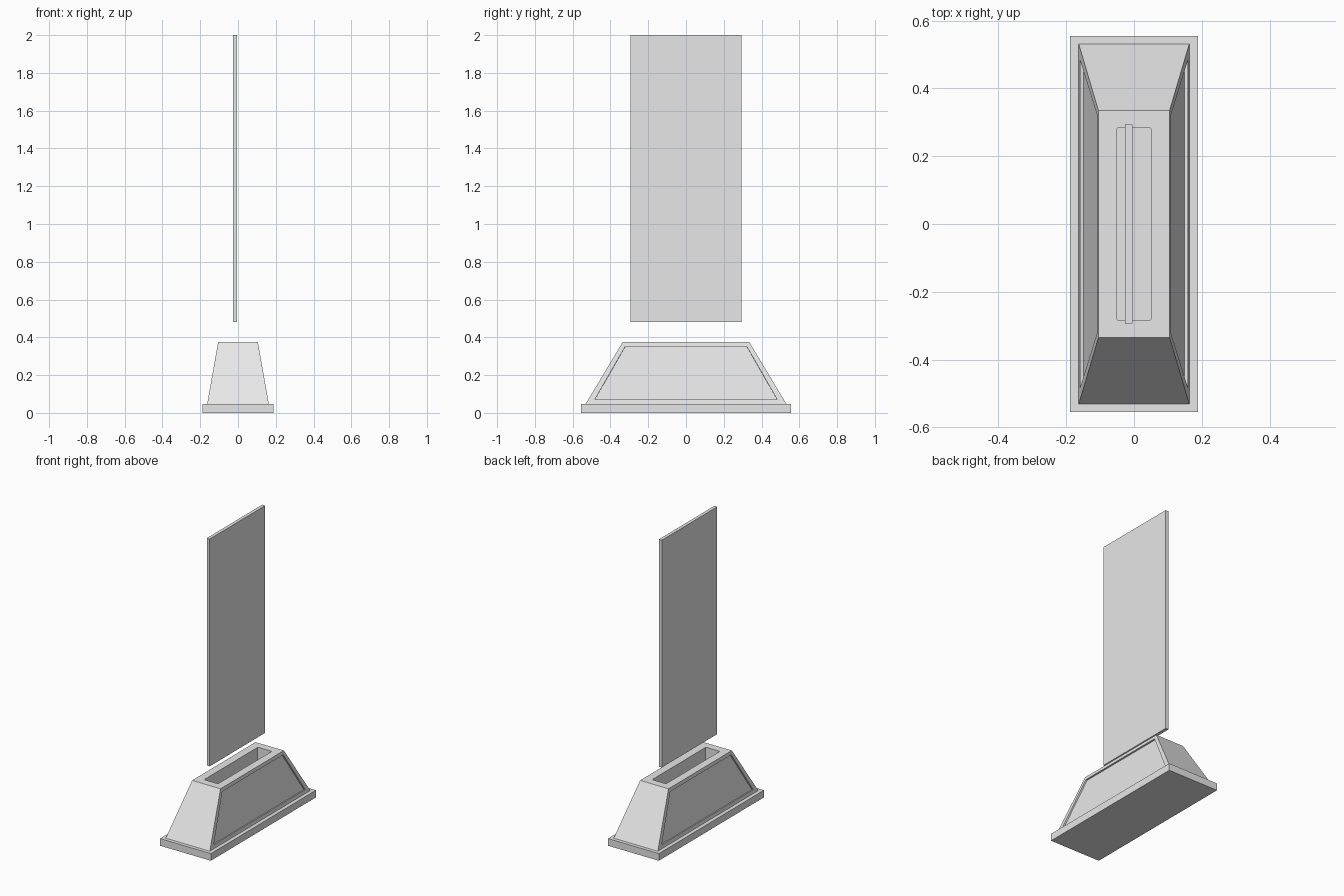
import bpy
import bmesh

cube = bpy.data.objects.get("Cube")
if cube:
    bpy.data.objects.remove(cube, do_unlink=True)

grey = bpy.data.materials.new("light_grey")
grey.use_nodes = True
colour = (0.8, 0.8, 0.8, 1)
grey.diffuse_color = colour
grey.node_tree.nodes["Principled BSDF"].inputs["Base Color"].default_value = colour


def tapered_box(low, high, z0, z1):
    """Box with half sizes low (x, y) at z0 and high (x, y) at z1."""
    bm = bmesh.new()
    bmesh.ops.create_cube(bm, size=2)
    for v in bm.verts:
        half, z = (high, z1) if v.co.z > 0 else (low, z0)
        v.co = (v.co.x * half[0], v.co.y * half[1], z)
    bm.normal_update()
    return bm


def finish(bm, name, location=(0, 0, 0)):
    mesh = bpy.data.meshes.new(name)
    bm.to_mesh(mesh)
    bm.free()
    mesh.materials.append(grey)
    obj = bpy.data.objects.new(name, mesh)
    obj.location = location
    bpy.context.collection.objects.link(obj)
    return obj


def sign(value):
    return 1 if value > 0 else -1


# Flat plinth
finish(tapered_box((0.188, 0.555), (0.188, 0.555), 0, 0.048), "plinth")

# Tapered stand
low, high, z0, z1 = (0.163, 0.531), (0.105, 0.335), 0.048, 0.375
bm = tapered_box(low, high, z0, z1)
sides = [f for f in bm.faces if abs(f.normal.x) > 0.9]
top = next(f for f in bm.faces if f.normal.z > 0.9)

# Recessed trapezoid panels on both long sides
for face in sides:
    bmesh.ops.inset_individual(bm, faces=[face], thickness=0.02)
    middle = (z0 + z1) / 2
    for v in face.verts:
        y, z = (0.322, 0.352) if v.co.z > middle else (0.483, 0.071)
        x = low[0] + (high[0] - low[0]) * (z - z0) / (z1 - z0)
        v.co = (sign(v.co.x) * x, sign(v.co.y) * y, z)
    bm.normal_update()
    bmesh.ops.inset_individual(bm, faces=[face], thickness=0, depth=-0.01)

# Slot in the top with slightly rounded corners
bmesh.ops.inset_individual(bm, faces=[top], thickness=0.05)
for v in top.verts:
    v.co = (sign(v.co.x) * 0.0515, sign(v.co.y) * 0.284, z1)
bm.normal_update()
bmesh.ops.inset_individual(bm, faces=[top], thickness=0, depth=-0.2)
corners = [e for e in bm.edges
           if all(abs(v.co.x) < 0.06 for v in e.verts)
           and abs(e.verts[0].co.z - e.verts[1].co.z) > 0.1]
bmesh.ops.bevel(bm, geom=corners, offset=0.006, segments=3, profile=0.5,
                affect='EDGES')
finish(bm, "stand")

# Thin upright panel floating above the slot
finish(tapered_box((0.011, 0.293), (0.011, 0.293), 0.48, 2), "upright_panel",
       (-0.015, 0, 0))
